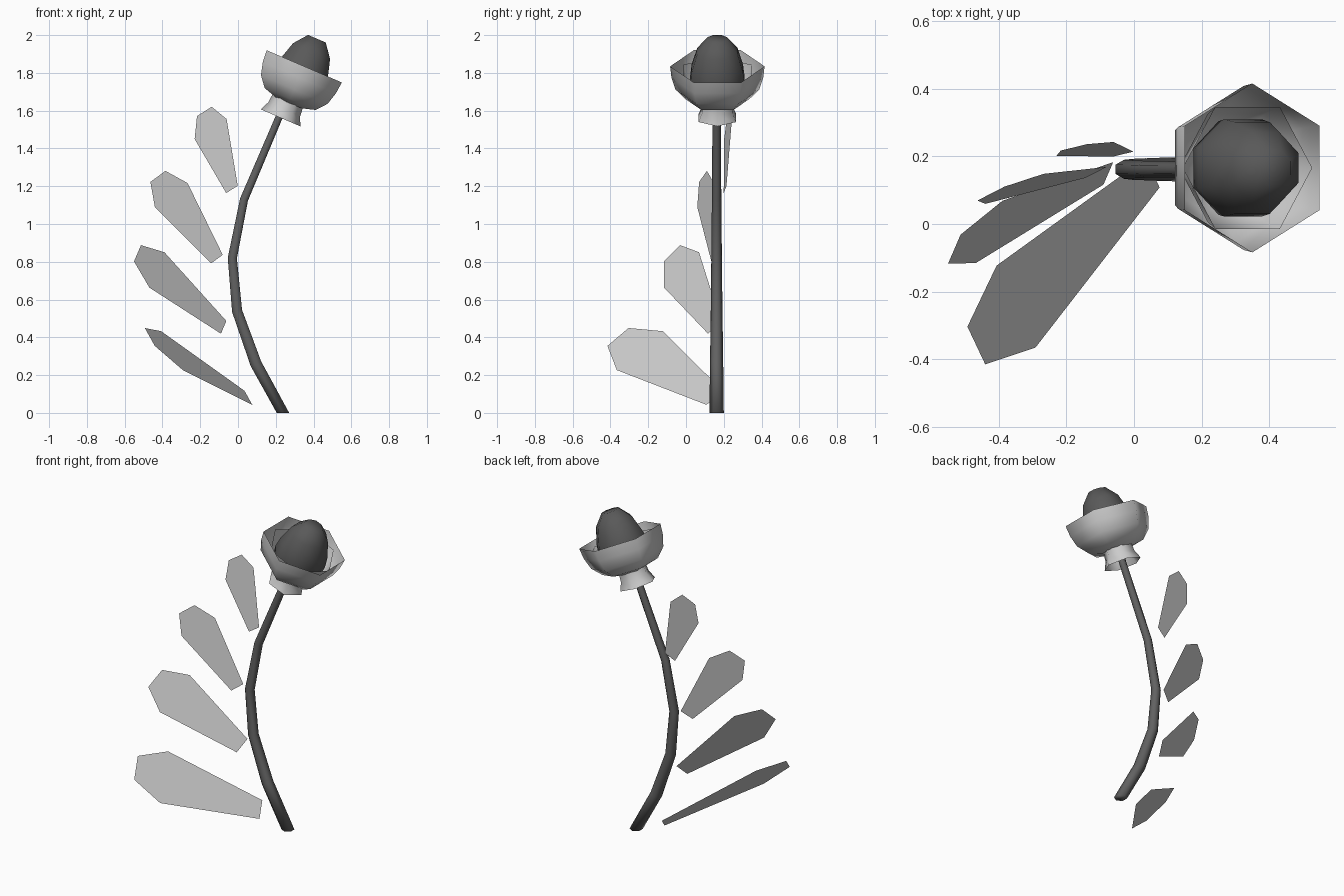
import bpy, bmesh, math
from mathutils import Vector

if "Cube" in bpy.data.objects:
    bpy.data.objects.remove(bpy.data.objects["Cube"])

Y = Vector((0, 1, 0))


def add_object(name, bm, color=None, smooth=True):
    me = bpy.data.meshes.new(name)
    bm.to_mesh(me)
    bm.free()
    ob = bpy.data.objects.new(name, me)
    bpy.context.collection.objects.link(ob)
    for p in me.polygons:
        p.use_smooth = smooth
    if color:
        mat = bpy.data.materials.new(name + "_mat")
        mat.diffuse_color = (*color, 1)
        mat.use_nodes = True
        mat.node_tree.nodes["Principled BSDF"].inputs["Base Color"].default_value = mat.diffuse_color
        me.materials.append(mat)
    return ob


def loft(name, rings, sides, phase=0.0, cap_start=False, cap_end=False, color=None):
    """Skin rings given as (centre, axis, radius); phase 0 puts a vertex on +y."""
    bm = bmesh.new()
    loops = []
    for c, axis, r in rings:
        side = Y.cross(axis).normalized()
        loops.append([bm.verts.new(c + r * (math.cos(a) * Y + math.sin(a) * side))
                      for a in (phase + 2 * math.pi * i / sides for i in range(sides))])
    for a, b in zip(loops, loops[1:]):
        for i in range(sides):
            j = (i + 1) % sides
            bm.faces.new((a[i], a[j], b[j], b[i]))
    if cap_start:
        bm.faces.new(loops[0][::-1])
    if cap_end:
        bm.faces.new(loops[-1])
    if cap_start or cap_end:
        bmesh.ops.recalc_face_normals(bm, faces=bm.faces)
    return add_object(name, bm, color)


# Stem: tapering six-sided tube along a bent path
path = [(0.238, 0, .038), (0.095, .26, .035), (-.005, .54, .031), (-.03, .82, .028),
        (.032, 1.13, .025), (.215, 1.56, .022), (.25, 1.65, .021)]
pts = [Vector((x, .162, z)) for x, z, r in path]
rings = []
for i, p in enumerate(pts):
    axis = (pts[min(i + 1, len(pts) - 1)] - pts[max(i - 1, 0)]).normalized()
    if i == 0:
        axis = Vector((0, 0, 1))
    rings.append((p, axis, path[i][2]))
loft("stem", rings, 6, cap_start=True, cap_end=True, color=(.12, .12, .12))

# Flower parts: profiles (height, radius) around the tilted flower axis
AXIS = Vector((.394, 0, .919)).normalized()
ACROSS = Vector((.919, 0, -.394)).normalized()
BASE = Vector((.225, .166, 1.562))


def flower_part(name, profile, sides, phase=0.0, shift=0.0, **kw):
    return loft(name, [(BASE + AXIS * h + ACROSS * shift, AXIS, r) for h, r in profile],
                sides, phase, **kw)


flower_part("flower_collar", [(0, .114), (.05, .092), (.095, .088)], 6, math.pi / 6)
flower_part("outer_petals", [(.09, .085), (.112, .17), (.167, .222), (.235, .243), (.30, .25)],
            6, 0, .008)
flower_part("inner_petals", [(.10, .08), (.125, .145), (.18, .185), (.265, .208)],
            6, math.pi / 6, .008)
flower_part("flower_bud", [(.12, .10), (.17, .15), (.22, .156), (.29, .147), (.39, .115), (.461, .055)],
            8, math.pi / 8, .012, cap_start=True, cap_end=True, color=(.1, .1, .1))

# Leaves: flat blades given by base middle, tip middle and full width vector
leaves = [((.055, .152, .08), (-.467, -.36, .402), (-.115, .243, .206)),
          ((-.076, .15, .453), (-.532, -.074, .845), (.08, .185, .187)),
          ((-.112, .153, .814), (-.424, .09, 1.252), (.173, .089, .127)),
          ((-.032, .207, 1.183), (-.178, .227, 1.596), (.169, .041, .106))]
for n, (p, t, w) in enumerate(leaves, 1):
    p, t, w = Vector(p), Vector(t), Vector(w)
    bm = bmesh.new()
    rows = [(bm.verts.new(p.lerp(t, f) - w * k / 2), bm.verts.new(p.lerp(t, f) + w * k / 2))
            for f, k in ((0, .36), (.775, 1), (1, .46))]
    for a, b in zip(rows, rows[1:]):
        bm.faces.new((a[0], a[1], b[1], b[0]))
    add_object(f"leaf_{n}", bm, smooth=False)
